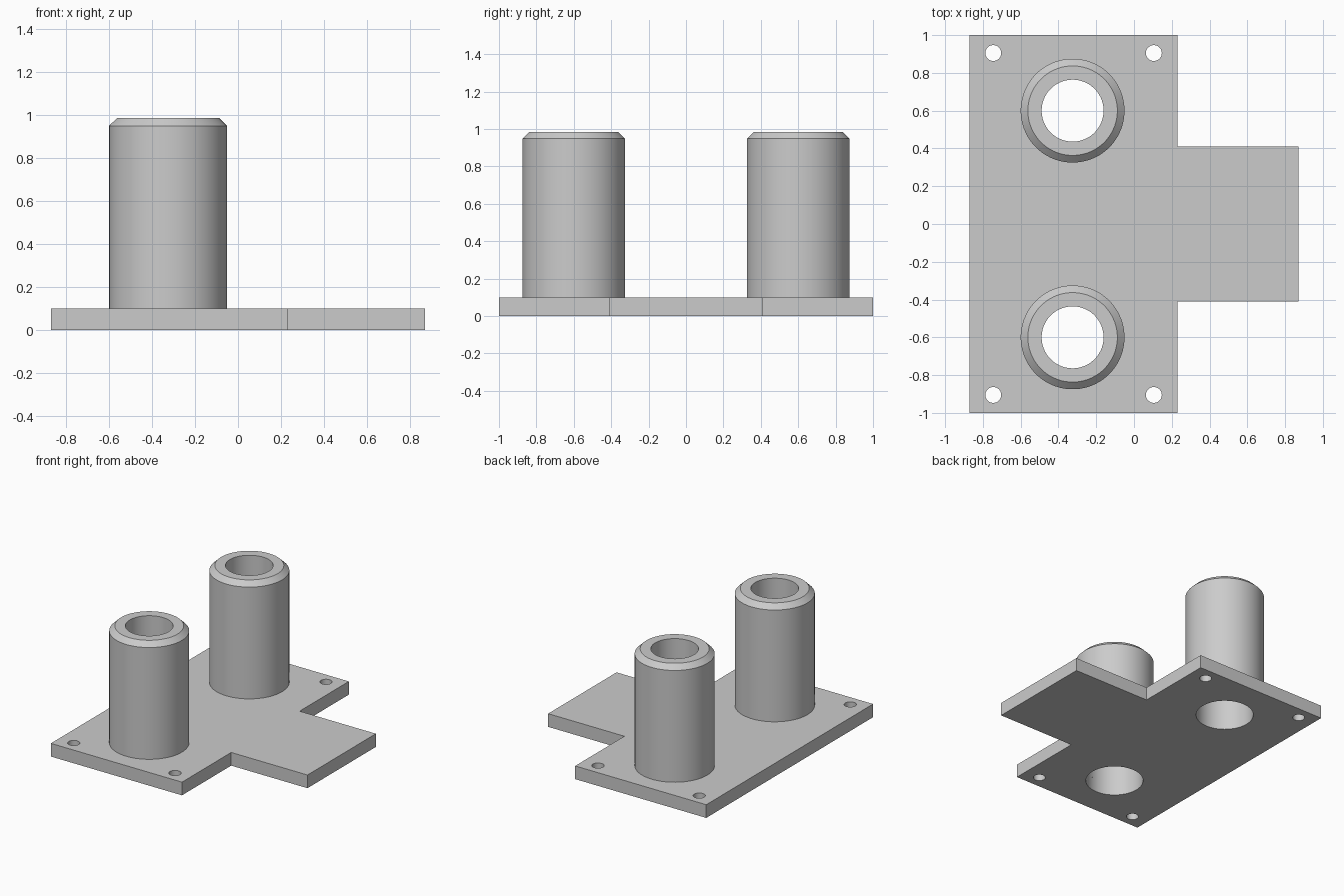
import bpy, bmesh, math
from mathutils import Matrix, Vector

if "Cube" in bpy.data.objects:
    bpy.data.objects.remove(bpy.data.objects["Cube"], do_unlink=True)

SEGMENTS = 64
PLATE_TOP = 0.10
TUBE_X, TUBE_Y = -0.325, 0.60
POCKET_R, BORE_R = 0.20, 0.164

grey = bpy.data.materials.new("plain grey")
grey.diffuse_color = (0.6, 0.6, 0.6, 1)
grey.use_nodes = True
grey.node_tree.nodes["Principled BSDF"].inputs["Base Color"].default_value = (0.6, 0.6, 0.6, 1)


def make_object(name, bm):
    bmesh.ops.recalc_face_normals(bm, faces=bm.faces)
    mesh = bpy.data.meshes.new(name)
    bm.to_mesh(mesh)
    bm.free()
    mesh.materials.append(grey)
    obj = bpy.data.objects.new(name, mesh)
    bpy.context.collection.objects.link(obj)
    return obj


def select_only(obj):
    bpy.ops.object.select_all(action='DESELECT')
    obj.select_set(True)
    bpy.context.view_layer.objects.active = obj


def smooth(obj):
    select_only(obj)
    bpy.ops.object.shade_smooth_by_angle(angle=math.radians(25))


# T-shaped base plate
outline = [(-0.87, -1), (0.23, -1), (0.23, -0.41), (0.87, -0.41),
           (0.87, 0.41), (0.23, 0.41), (0.23, 1), (-0.87, 1)]
bm = bmesh.new()
face = bm.faces.new([bm.verts.new((x, y, 0)) for x, y in outline])
ext = bmesh.ops.extrude_face_region(bm, geom=[face])
bmesh.ops.translate(bm, vec=(0, 0, PLATE_TOP),
                    verts=[v for v in ext["geom"] if isinstance(v, bmesh.types.BMVert)])
plate = make_object("base_plate", bm)

# Screw holes in the corners and pocket openings under the tubes
bm = bmesh.new()
for side in (-1, 1):
    holes = [(-0.745, 0.905, 0.042), (0.105, 0.905, 0.042), (TUBE_X, TUBE_Y, POCKET_R)]
    for x, y, r in holes:
        bmesh.ops.create_cone(bm, cap_ends=True, segments=SEGMENTS, radius1=r, radius2=r,
                              depth=0.4, matrix=Matrix.Translation((x, side * y, 0.05)))
cutter = make_object("hole_cutter", bm)
cutter.hide_render = True
cut = plate.modifiers.new("holes", 'BOOLEAN')
cut.operation = 'DIFFERENCE'
cut.solver = 'EXACT'
cut.object = cutter
select_only(plate)
bpy.ops.object.modifier_apply(modifier=cut.name)
bpy.data.objects.remove(cutter, do_unlink=True)
smooth(plate)

# Chamfered tubes with a narrow bore above a wider pocket
profile = [(POCKET_R, PLATE_TOP), (0.275, PLATE_TOP), (0.275, 0.948), (0.237, 0.985),
           (BORE_R, 0.985), (BORE_R, 0.64), (POCKET_R, 0.64)]
for name, side in (("front_tube", -1), ("back_tube", 1)):
    bm = bmesh.new()
    rings = []
    for i in range(SEGMENTS):
        a = math.tau * (i + 0.5) / SEGMENTS
        rings.append([bm.verts.new((r * math.sin(a), r * math.cos(a), z)) for r, z in profile])
    n = len(profile)
    for i in range(SEGMENTS):
        a, b = rings[i], rings[(i + 1) % SEGMENTS]
        for j in range(n):
            k = (j + 1) % n
            bm.faces.new((a[j], a[k], b[k], b[j]))
    tube = make_object(name, bm)
    tube.location = Vector((TUBE_X, side * TUBE_Y, 0))
    smooth(tube)
